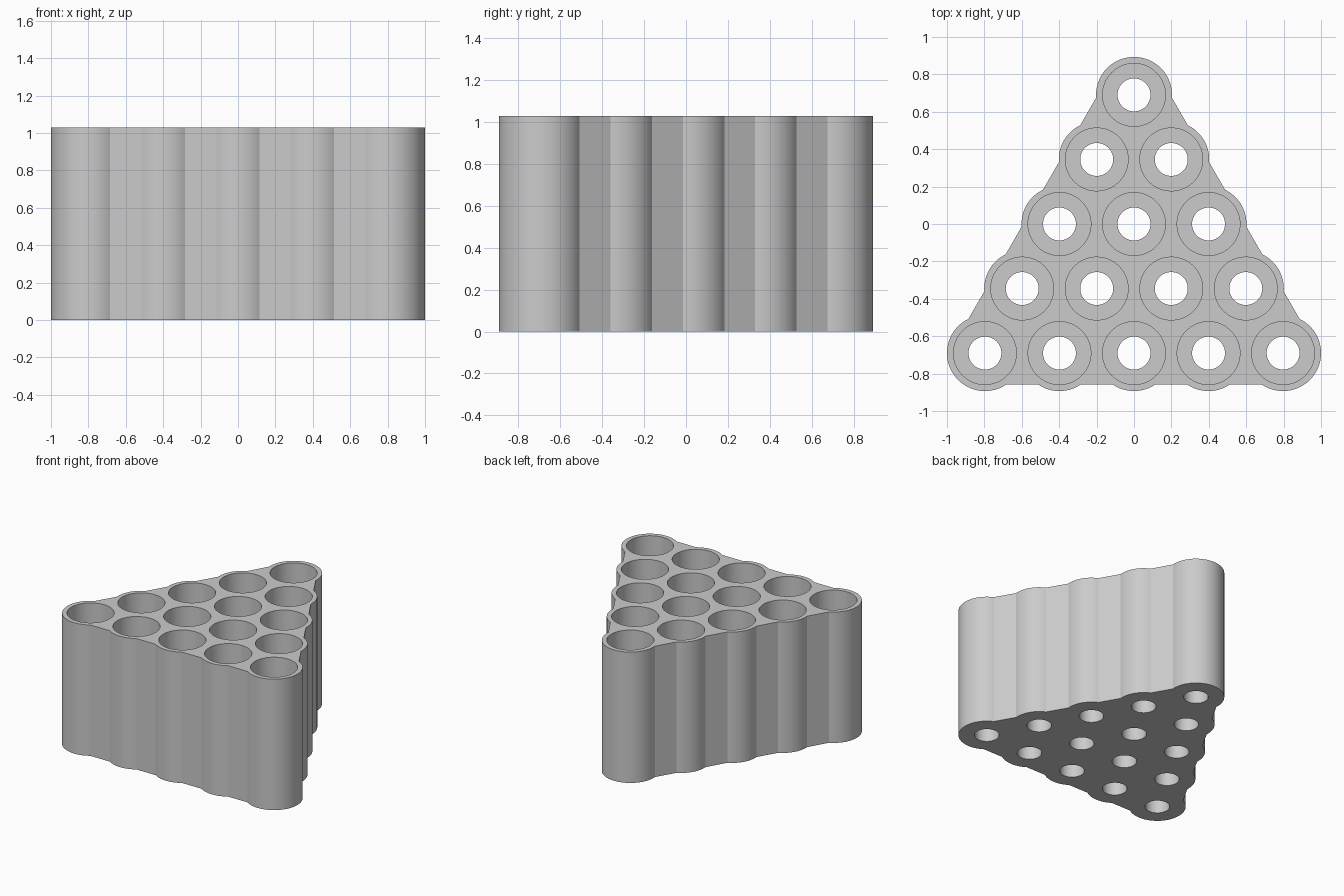
import bpy, bmesh
from math import sin, cos, radians, degrees, acos, sqrt, pi

cube = bpy.data.objects.get("Cube")
if cube:
    bpy.data.objects.remove(cube)

ROWS = 5
PITCH = 0.3985       # spacing of the tubes
OUTER = 0.203        # tube outside radius
BORE = 0.168         # tube inside radius
DRAIN = 0.088        # floor hole radius
HEIGHT = 1.028
FLOOR = 0.12
STEP = PITCH * sqrt(3) / 2
FRONT = -STEP * (ROWS - 1) / 2
SPAN = PITCH * (ROWS - 1)

grey = bpy.data.materials.new("plain grey")
grey.use_nodes = True
grey.diffuse_color = (0.6, 0.6, 0.6, 1)
grey.node_tree.nodes["Principled BSDF"].inputs["Base Color"].default_value = (0.6, 0.6, 0.6, 1)


def make_object(name, bm):
    bmesh.ops.recalc_face_normals(bm, faces=bm.faces)
    mesh = bpy.data.meshes.new(name)
    bm.to_mesh(mesh)
    bm.free()
    mesh.materials.append(grey)
    obj = bpy.data.objects.new(name, mesh)
    bpy.context.collection.objects.link(obj)
    return obj


def arc(cx, cy, start, end):
    n = max(8, round((end - start) / 4))
    angles = [radians(start + (end - start) * i / n) for i in range(n + 1)]
    return [(cx + OUTER * cos(a), cy + OUTER * sin(a)) for a in angles]


# Scalloped triangular outline: wide corner arcs, shallow arcs along each side
bite = degrees(acos(BORE / OUTER))
corners = [(-SPAN / 2, FRONT), (SPAN / 2, FRONT), (0, -FRONT)]
outline = []
for side in range(3):
    (x0, y0), (x1, y1) = corners[side], corners[(side + 1) % 3]
    normal = -90 + 120 * side
    for i in range(ROWS - 1):
        t = i / (ROWS - 1)
        start = normal - bite - (120 if i == 0 else 0)
        outline += arc(x0 + (x1 - x0) * t, y0 + (y1 - y0) * t, start, normal + bite)

# Solid block
bm = bmesh.new()
base = bm.faces.new([bm.verts.new((x, y, 0)) for x, y in outline])
top = bmesh.ops.extrude_face_region(bm, geom=[base])
bmesh.ops.translate(bm, vec=(0, 0, HEIGHT),
                    verts=[v for v in top["geom"] if isinstance(v, bmesh.types.BMVert)])
rack = make_object("tube_rack", bm)

# Stepped cutters: narrow through the floor, wide above it
bm = bmesh.new()
SEG = 64
profile = [(DRAIN, -0.1), (DRAIN, FLOOR), (BORE, FLOOR), (BORE, HEIGHT + 0.1)]
for row in range(ROWS):
    count = ROWS - row
    for col in range(count):
        cx, cy = (col - (count - 1) / 2) * PITCH, FRONT + row * STEP
        rings = [[bm.verts.new((cx + r * cos(2 * pi * k / SEG), cy + r * sin(2 * pi * k / SEG), z))
                  for k in range(SEG)] for r, z in profile]
        for low, high in zip(rings, rings[1:]):
            for k in range(SEG):
                j = (k + 1) % SEG
                bm.faces.new((low[k], low[j], high[j], high[k]))
        bm.faces.new(rings[0][::-1])
        bm.faces.new(rings[-1])
cutter = make_object("bore_cutter", bm)
cutter.hide_render = True

# Cut the bores, apply, and smooth the round walls
cut = rack.modifiers.new("bores", 'BOOLEAN')
cut.operation = 'DIFFERENCE'
cut.solver = 'EXACT'
cut.object = cutter
bpy.ops.object.select_all(action='DESELECT')
rack.select_set(True)
bpy.context.view_layer.objects.active = rack
bpy.ops.object.modifier_apply(modifier=cut.name)
bpy.data.objects.remove(cutter)
bpy.ops.object.shade_smooth_by_angle(angle=radians(25))
